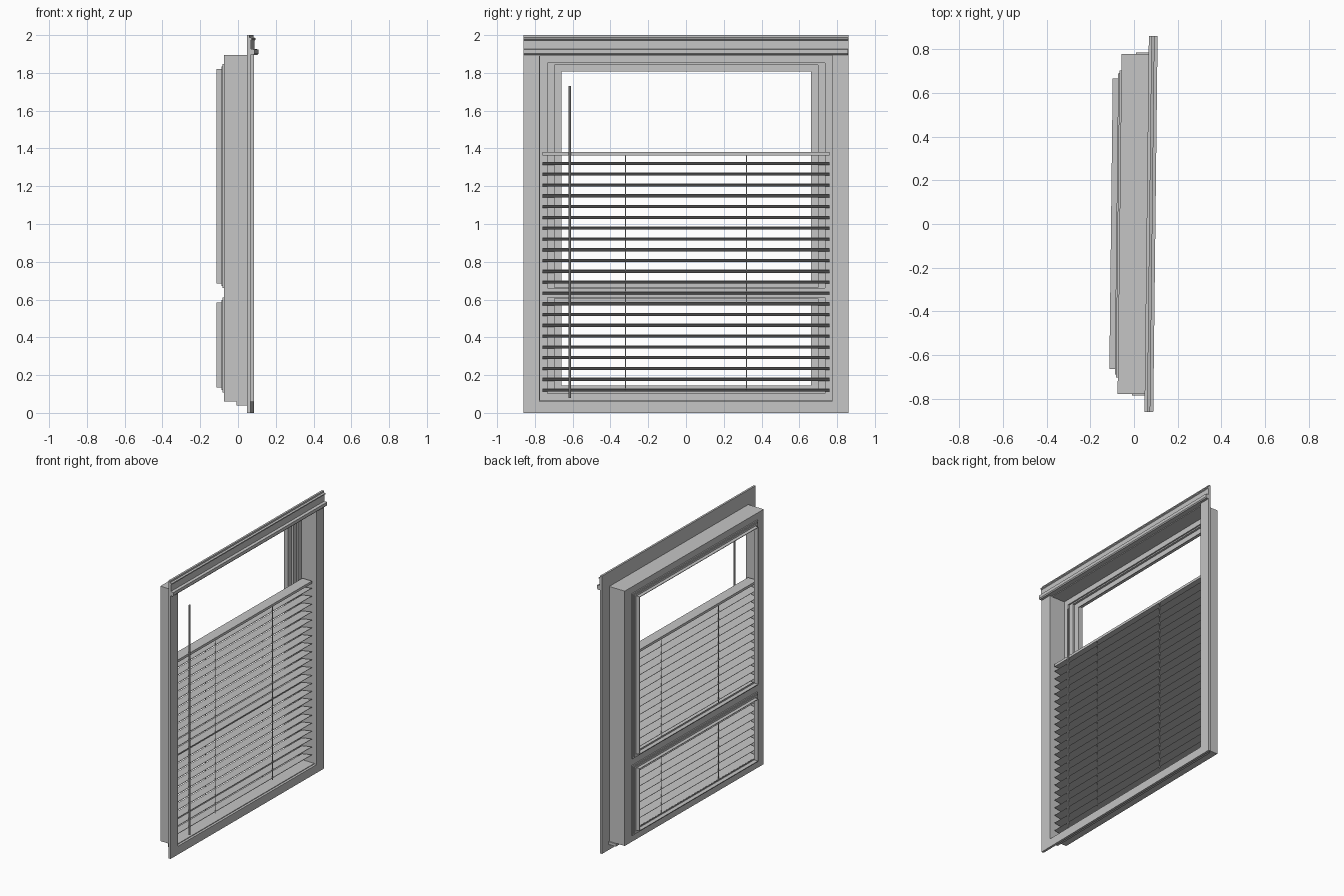
import bpy, bmesh, math
from mathutils import Matrix

if "Cube" in bpy.data.objects:
    bpy.data.objects.remove(bpy.data.objects["Cube"])

# The whole window stands turned very slightly about z
TURN = Matrix.Rotation(-0.0116, 4, 'Z')

grey = bpy.data.materials.new("plain_grey")
grey.diffuse_color = (0.56, 0.56, 0.56, 1)
grey.use_nodes = True
grey.node_tree.nodes["Principled BSDF"].inputs["Base Color"].default_value = grey.diffuse_color


def finish(name, bm):
    bmesh.ops.recalc_face_normals(bm, faces=bm.faces)
    bm.transform(TURN)
    me = bpy.data.meshes.new(name)
    bm.to_mesh(me)
    bm.free()
    me.materials.append(grey)
    ob = bpy.data.objects.new(name, me)
    bpy.context.collection.objects.link(ob)
    return ob


def add_box(bm, x, y, z):
    c = [(a + b) / 2 for a, b in (x, y, z)]
    s = [b - a for a, b in (x, y, z)]
    bmesh.ops.create_cube(bm, size=1, matrix=Matrix.Translation(c) @ Matrix.Diagonal((*s, 1)))


def box(name, x, y, z):
    bm = bmesh.new()
    add_box(bm, x, y, z)
    return finish(name, bm)


def ring(name, x, w, z, t):
    """Mitred rectangular frame: half width w, height range z, border t inwards."""
    bm = bmesh.new()
    loops = []
    for px, i in ((x[0], 0), (x[1], 0), (x[1], t), (x[0], t)):
        a, lo, hi = w - i, z[0] + i, z[1] - i
        loops.append([bm.verts.new((px, *p)) for p in ((-a, lo), (a, lo), (a, hi), (-a, hi))])
    for k in range(4):
        p, q = loops[k], loops[(k + 1) % 4]
        for j in range(4):
            n = (j + 1) % 4
            bm.faces.new((p[j], p[n], q[n], q[j]))
    return finish(name, bm)


def extrude_profile(name, pts, half):
    """Run an xz outline along y."""
    bm = bmesh.new()
    ends = [[bm.verts.new((px, y, pz)) for px, pz in pts] for y in (-half, half)]
    bm.faces.new(ends[0])
    bm.faces.new(ends[1])
    for j in range(len(pts)):
        n = (j + 1) % len(pts)
        bm.faces.new((ends[0][j], ends[0][n], ends[1][n], ends[1][j]))
    return finish(name, bm)


# Casing on the room side
for side, s in (("left", -1), ("right", 1)):
    y = sorted((s * 0.775, s * 0.86))
    box(side + "_casing", (0.058, 0.075), y, (0, 1.9))
box("bottom_casing", (0.058, 0.075), (-0.775, 0.775), (0, 0.06))

# Head moulding with a projecting ledge
extrude_profile("head_moulding", [
    (0.058, 1.895), (0.092, 1.895), (0.098, 1.902), (0.098, 1.924), (0.078, 1.927),
    (0.078, 1.972), (0.084, 1.976), (0.084, 1.984), (0.072, 1.988), (0.072, 2.0), (0.058, 2.0)], 0.86)

# Jamb lining box and sill
ring("jamb_lining", (-0.066, 0.058), 0.778, (0.06, 1.895), 0.005)
box("sill", (0.0, 0.058), (-0.785, 0.785), (0.04, 0.06))

# Sash frame: stepped border, then outer panel with two openings
ring("sash_step", (-0.066, -0.046), 0.773, (0.065, 1.89), 0.038)
ring("sash_panel", (-0.066, -0.056), 0.738, (0.07, 1.885), 0.04)
box("meeting_rail", (-0.066, -0.04), (-0.735, 0.735), (0.61, 0.66))

# Stepped glazing surrounds projecting outside
for name, lo, hi in (("upper", 0.66, 1.847), ("lower", 0.108, 0.61)):
    ring(name + "_glazing_collar", (-0.075, -0.056), 0.702, (lo, hi), 0.004)
    ring(name + "_glazing_flange", (-0.075, -0.071), 0.702, (lo, hi), 0.040 if hi > 1 else 0.038)
    ring(name + "_glazing_lip", (-0.105, -0.071), 0.664, (lo + 0.026, hi - 0.026), 0.004)
    ring(name + "_glazing_rim", (-0.080, -0.071), 0.690, (lo + 0.012, hi - 0.012), 0.014)

# Blind: head rail and tilted slats, higher on the room side
box("blind_head_rail", (-0.028, 0.048), (-0.76, 0.76), (1.362, 1.38))
bm = bmesh.new()
for i in range(22):
    z = 0.121 + i * 1.2 / 21
    M = Matrix.Translation((0.008, 0, z)) @ Matrix.Rotation(-math.atan2(0.014, 0.08), 4, 'Y')
    bmesh.ops.create_cube(bm, size=1, matrix=M @ Matrix.Diagonal((0.08, 1.52, 0.003, 1)))
finish("blind_slats", bm)

# Ladder cords
for side, y in (("left", -0.32), ("right", 0.32)):
    bm = bmesh.new()
    for x in (-0.031, 0.047):
        add_box(bm, (x - 0.002, x + 0.002), (y - 0.0015, y + 0.0015), (0.115, 1.365))
    finish(side + "_blind_cord", bm)

# Tilt wand
bm = bmesh.new()
bmesh.ops.create_cone(bm, cap_ends=True, segments=8, radius1=0.006, radius2=0.006, depth=1.65,
                      matrix=Matrix.Translation((0.052, -0.615, 0.905)))
finish("tilt_wand", bm)
